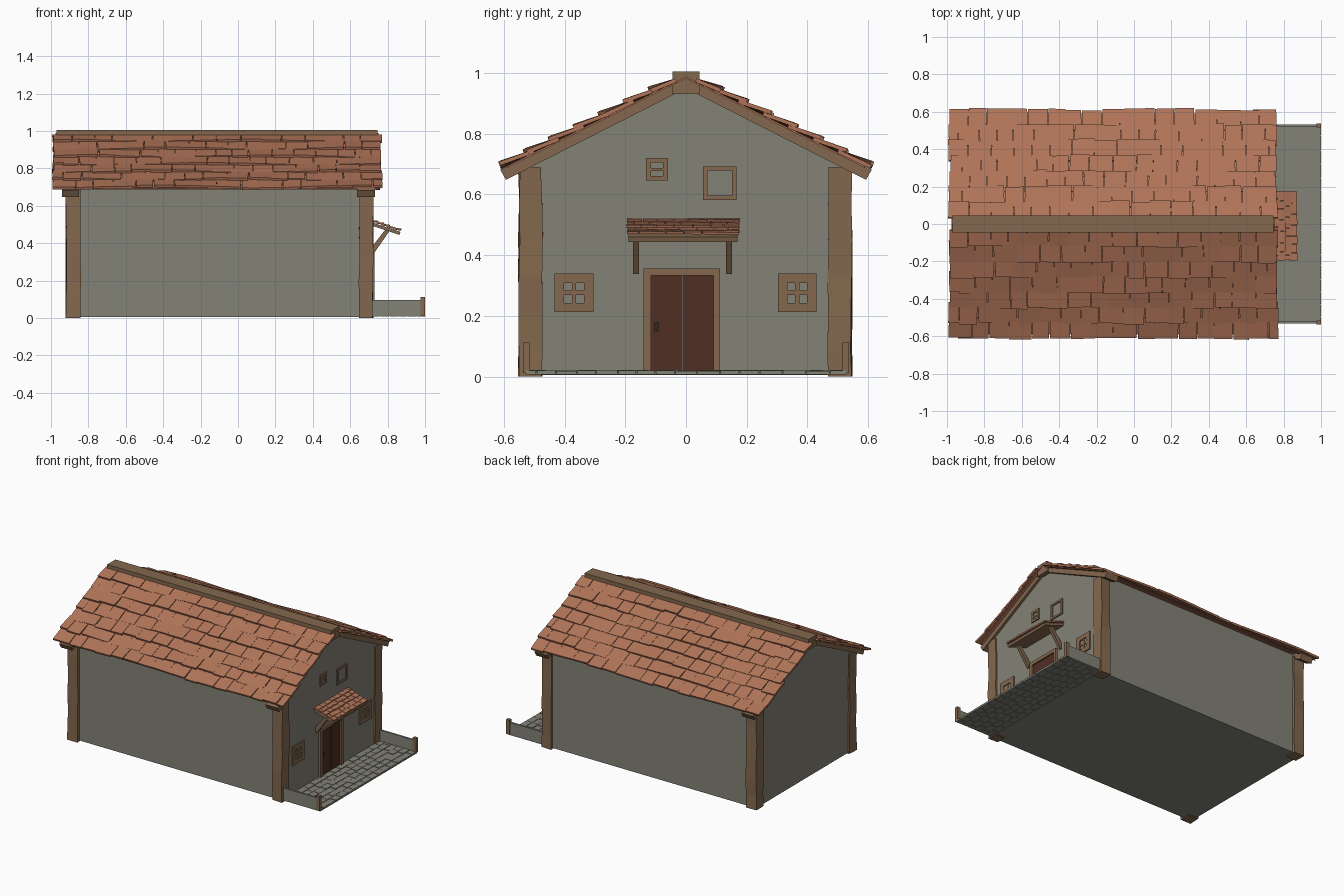
import bpy, bmesh, math, random
from mathutils import Vector

if "Cube" in bpy.data.objects:
    bpy.data.objects.remove(bpy.data.objects["Cube"])

random.seed(4)
jit = lambda a: random.uniform(-a, a)


def material(name, r, g, b):
    lin = [((c / 255 + 0.055) / 1.055) ** 2.4 for c in (r, g, b)]
    m = bpy.data.materials.new(name)
    m.diffuse_color = (*lin, 1)
    m.use_nodes = True
    m.node_tree.nodes["Principled BSDF"].inputs["Base Color"].default_value = m.diffuse_color
    return m


STONE = material("grey stone", 131, 130, 119)
WOOD = material("brown wood", 131, 104, 78)
TILE = material("terracotta", 176, 116, 88)
DOOR = material("dark red brown", 80, 46, 37)
IRON = material("dark iron", 50, 38, 32)


def finish(bm, name, mat):
    bmesh.ops.recalc_face_normals(bm, faces=bm.faces[:])
    me = bpy.data.meshes.new(name)
    bm.to_mesh(me)
    bm.free()
    me.materials.append(mat)
    ob = bpy.data.objects.new(name, me)
    bpy.context.collection.objects.link(ob)
    return ob


def loft(bm, rings):
    """Closed solid through a list of equal-length rings of points."""
    vs = [[bm.verts.new(p) for p in r] for r in rings]
    n = len(vs[0])
    for a, b in zip(vs, vs[1:]):
        for i in range(n):
            bm.faces.new((a[i], a[(i + 1) % n], b[(i + 1) % n], b[i]))
    bm.faces.new(vs[0][::-1])
    bm.faces.new(vs[-1])


def box(bm, x0, x1, y0, y1, z0, z1):
    loft(bm, [[(x0, y0, z), (x1, y0, z), (x1, y1, z), (x0, y1, z)] for z in (z0, z1)])


def boxes(name, mat, *dims):
    bm = bmesh.new()
    for d in dims:
        box(bm, *d)
    return finish(bm, name, mat)


def extrude_x(bm, prof, x0, x1):
    loft(bm, [[(x, y, z) for y, z in prof] for x in (x0, x1)])


def extrude_y(bm, prof, y0, y1):
    loft(bm, [[(x, y, z) for x, z in prof] for y in (y0, y1)])


def tiles(name, place, u0, u1, s0, s1, rows, width, thick, rough):
    """Overlapping staggered tiles; place(u, s, h) maps along, downslope, height."""
    bm = bmesh.new()
    pitch = (s1 - s0) / rows
    for r in range(rows):
        top = max(s0, s0 + (r - 0.3) * pitch)
        u = u0 + abs(jit(rough))
        first = width * (0.55 if r % 2 else 1.0)
        phase = random.uniform(0, 6)
        wave = lambda a: rough * 0.55 * math.sin(a * 6 + phase)
        while u < u1 - 0.01:
            v = u + first * random.uniform(0.8, 1.25)
            first = width
            if v > u1 - width * 0.4:
                v = u1 + jit(rough) * 0.6
            low = s0 + (r + 1) * pitch + jit(rough * 0.5)
            a, b = u + 0.0012, v - 0.0012
            skew = jit(rough * 0.4)
            lift = thick * 0.75
            corners = [(a, top, 0), (b, top, 0),
                       (b + skew, low, lift + wave(b)), (a + skew, low, lift + wave(a))]
            loft(bm, [[place(p, s, h + t) for p, s, h in corners] for t in (0, thick)])
            u = v
    return finish(bm, name, TILE)


# Main body: gabled block
bm = bmesh.new()
extrude_x(bm, [(-0.53, 0.006), (0.53, 0.006), (0.53, 0.705), (0, 0.968), (-0.53, 0.705)], -0.908, 0.715)
finish(bm, "house_walls", STONE)

# Rough-hewn corner posts
for sx, x0, x1 in (("back", -0.92, -0.842), ("front", 0.648, 0.722)):
    for sy, y0, y1 in (("left", -0.55, -0.475), ("right", 0.47, 0.545)):
        bm = bmesh.new()
        rings = []
        for z in (0, 0.09, 0.2, 0.33, 0.45, 0.57, 0.69):
            rings.append([(x + jit(0.003), y + jit(0.004), z)
                          for x, y in ((x0, y0), (x1, y0), (x1, y1), (x0, y1))])
        loft(bm, rings)
        finish(bm, f"corner_post_{sx}_{sy}", WOOD)

# Gable rafters, roof deck and ridge beam
for end, x0, x1 in (("back", -0.94, -0.85), ("front", 0.637, 0.732)):
    bm = bmesh.new()
    for s in (-1, 1):
        extrude_x(bm, [(0, 0.985), (s * 0.612, 0.682), (s * 0.593, 0.648), (0, 0.949)], x0, x1)
    finish(bm, f"gable_rafters_{end}", WOOD)
bm = bmesh.new()
for s in (-1, 1):
    extrude_x(bm, [(0, 0.988), (s * 0.59, 0.693), (s * 0.59, 0.687), (0, 0.982)], -0.975, 0.75)
finish(bm, "roof_deck", TILE)
boxes("ridge_beam", WOOD, (-0.97, 0.745, -0.045, 0.045, 0.93, 1.004))

# Roof tiles on both slopes
for side, s in (("left", -1), ("right", 1)):
    tiles(f"roof_tiles_{side}",
          lambda u, d, h, s=s: Vector((u, s * (d + h * 0.4), 0.985 - 0.5 * d + h)),
          -0.995, 0.765, 0.03, 0.605, 7, 0.105, 0.012, 0.011)

# Door with frame, centre seam and handle
boxes("door_leaves", DOOR, (0.71, 0.719, -0.118, -0.0135, 0.015, 0.336),
      (0.71, 0.719, -0.0115, 0.093, 0.015, 0.336))
boxes("door_frame", WOOD, (0.71, 0.73, -0.14, -0.116, 0.015, 0.356),
      (0.71, 0.73, 0.09, 0.112, 0.015, 0.356), (0.71, 0.73, -0.116, 0.09, 0.333, 0.356))
boxes("door_handle", IRON, (0.715, 0.726, -0.103, -0.09, 0.148, 0.178))


def window(name, y0, y1, z0, z1, w, bar=0, cross=False):
    """Frame of width w with optional glazing bars."""
    x0, x1 = 0.71, 0.723
    d = [(x0, x1, y0, y0 + w, z0, z1), (x0, x1, y1 - w, y1, z0, z1),
         (x0, x1, y0 + w, y1 - w, z0, z0 + w), (x0, x1, y0 + w, y1 - w, z1 - w, z1)]
    cy, cz = (y0 + y1) / 2, (z0 + z1) / 2
    if bar:
        d.append((x0, x1 - 0.003, y0 + w, y1 - w, cz - bar / 2, cz + bar / 2))
    if cross:
        d.append((x0, x1 - 0.003, cy - bar / 2, cy + bar / 2, z0 + w, z1 - w))
    boxes(name, WOOD, *d)


window("window_lower_left", -0.433, -0.305, 0.212, 0.34, 0.031, 0.014, True)
window("window_lower_right", 0.303, 0.43, 0.212, 0.34, 0.031, 0.014, True)
window("window_upper_left", -0.131, -0.06, 0.645, 0.72, 0.015, 0.01)
window("window_upper_right", 0.056, 0.166, 0.582, 0.692, 0.014)

# Door canopy: board, tiles and slanted struts
bm = bmesh.new()
extrude_y(bm, [(0.71, 0.513), (0.868, 0.460), (0.863, 0.444), (0.71, 0.495)], -0.19, 0.17)
finish(bm, "canopy_board", WOOD)
tiles("canopy_tiles",
      lambda u, d, h: Vector((0.715 + d + h * 0.3, u, 0.513 - 0.34 * d + h)),
      -0.198, 0.178, 0, 0.153, 5, 0.05, 0.008, 0.005)
bm = bmesh.new()
for y in (-0.165, 0.142):
    extrude_y(bm, [(0.71, 0.338), (0.722, 0.338), (0.812, 0.468), (0.79, 0.476), (0.71, 0.372)],
              y - 0.01, y + 0.01)
finish(bm, "canopy_struts", WOOD)

# Paved terrace: thin bed with staggered bricks
boxes("terrace_bed", STONE, (0.71, 0.995, -0.525, 0.525, 0.011, 0.016))
bm = bmesh.new()
cols = 6
for c in range(cols):
    x0 = 0.715 + c * 0.285 / cols
    x1 = 0.715 + (c + 1) * 0.285 / cols
    y = -0.53
    step = 0.035 if c % 2 else 0.07
    while y < 0.529:
        y2 = y + step * random.uniform(0.85, 1.15)
        step = 0.07
        if y2 > 0.5:
            y2 = 0.53
        box(bm, x0 + 0.0015, x1 - (0.0015 if c < cols - 1 else 0), y + 0.0015, y2 - 0.0015,
            0.007, 0.02 + jit(0.0015))
        y = y2
finish(bm, "terrace_bricks", STONE)

# Low side walls with end posts
for side, s in (("left", -1), ("right", 1)):
    ya, yb = sorted((s * 0.519, s * 0.532))
    boxes(f"terrace_wall_{side}", STONE, (0.71, 0.98, ya, yb, 0.014, 0.096))
    ya, yb = sorted((s * 0.515, s * 0.537))
    boxes(f"terrace_post_{side}", WOOD, (0.975, 1.0, ya, yb, 0.012, 0.113))
